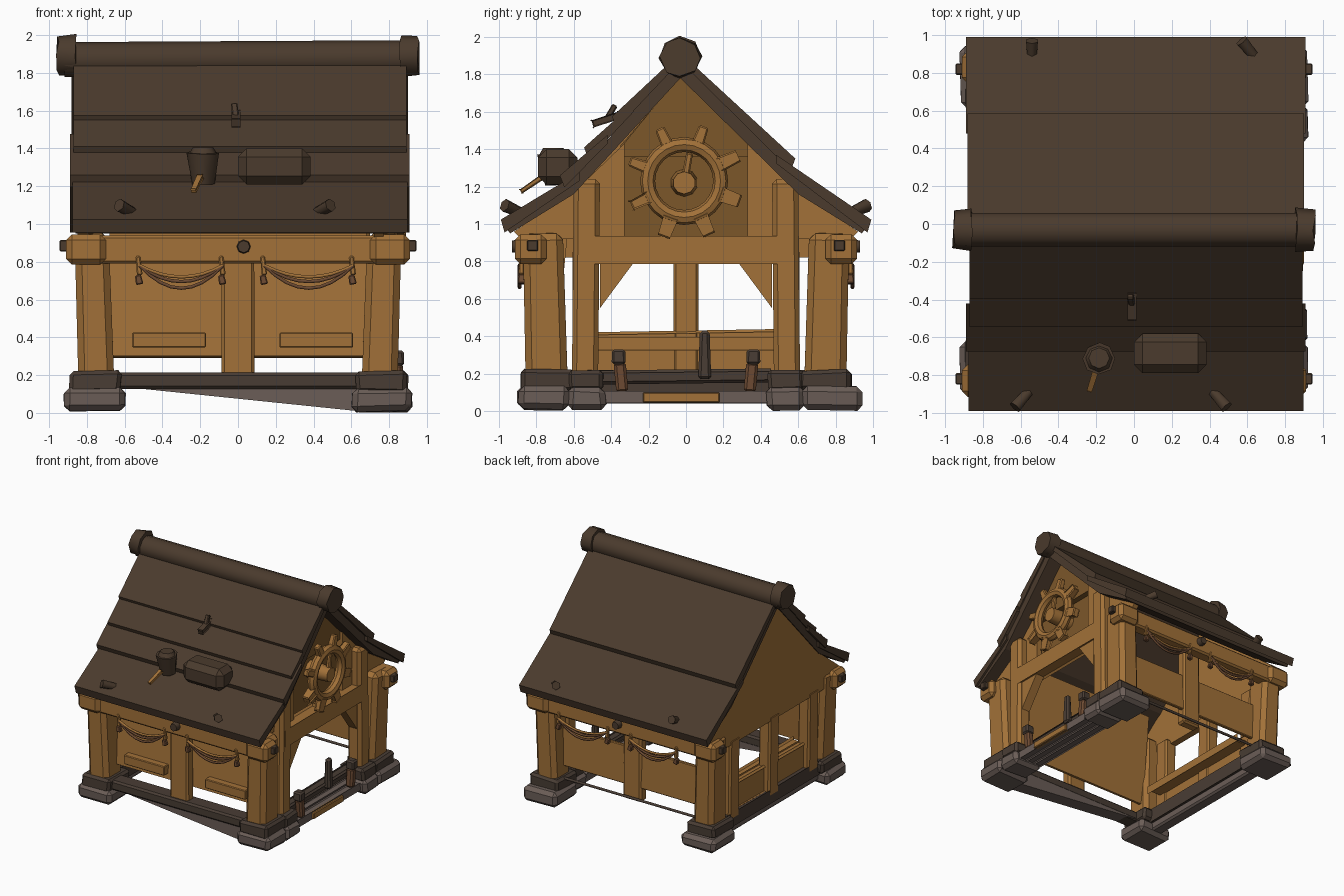
import bpy, bmesh, math, random
from mathutils import Vector, Matrix

if "Cube" in bpy.data.objects:
    bpy.data.objects.remove(bpy.data.objects["Cube"])
random.seed(4)

def material(name, rgb):
    m = bpy.data.materials.new(name)
    m.diffuse_color = (*rgb, 1)
    m.use_nodes = True
    m.node_tree.nodes["Principled BSDF"].inputs["Base Color"].default_value = m.diffuse_color
    return m

WOOD = material("orange wood", (0.36, 0.165, 0.04))
SHADE = material("dark orange wood", (0.2, 0.095, 0.023))
ROOF = material("dark roof brown", (0.069, 0.043, 0.026))
SILL = material("base brown", (0.066, 0.046, 0.034))
STONE = material("grey stone", (0.145, 0.11, 0.095))
PEG = material("reddish brown", (0.15, 0.068, 0.032))

def finish(name, bm, mat, bevel=0, jitter=0):
    for v in bm.verts:
        v.co += Vector([random.uniform(-jitter, jitter) for _ in range(3)])
    if bevel:
        bmesh.ops.bevel(bm, geom=bm.edges[:], offset=bevel, segments=1, affect='EDGES')
    bmesh.ops.recalc_face_normals(bm, faces=bm.faces[:])
    me = bpy.data.meshes.new(name)
    bm.to_mesh(me)
    bm.free()
    me.materials.append(mat)
    ob = bpy.data.objects.new(name, me)
    bpy.context.collection.objects.link(ob)
    return ob

def frame(a, b):
    z = (b - a).normalized()
    up = Vector((0, 1, 0)) if abs(z.z) > 0.8 else Vector((0, 0, 1))
    x = up.cross(z).normalized()
    m = Matrix((x, z.cross(x), z)).transposed().to_4x4()
    m.translation = (a + b) / 2
    return m

# squared timber running from a to b, w sideways, h upwards, end scaled by taper
def beam(name, a, b, w, h, mat, taper=1, bevel=0.015, jitter=0):
    a, b = Vector(a), Vector(b)
    bm = bmesh.new()
    bmesh.ops.create_cube(bm, size=1)
    for v in bm.verts:
        k = taper if v.co.z > 0 else 1
        v.co = Vector((v.co.x * w * k, v.co.y * h * k, v.co.z * (b - a).length))
    bm.transform(frame(a, b))
    return finish(name, bm, mat, bevel, jitter)

# round log from a to b
def log(name, a, b, r1, r2, mat, sides=10, jitter=0):
    a, b = Vector(a), Vector(b)
    bm = bmesh.new()
    bmesh.ops.create_cone(bm, cap_ends=True, segments=sides, radius1=r1, radius2=r2, depth=(b - a).length)
    bm.transform(frame(a, b))
    ob = finish(name, bm, mat, 0, jitter)
    for p in ob.data.polygons:
        p.use_smooth = len(p.vertices) == 4
    return ob

# axis-aligned block by its limits
def block(name, x, y, z, mat, bevel=0.015, jitter=0):
    cx, cy = sum(x) / 2, sum(y) / 2
    return beam(name, (cx, cy, z[0]), (cx, cy, z[1]), x[1] - x[0], y[1] - y[0], mat, 1, bevel, jitter)

# flat y-z outline extruded along x
def prism(name, pts, x0, x1, mat):
    bm = bmesh.new()
    f = bm.faces.new([bm.verts.new((x0, y, z)) for y, z in pts])
    ext = bmesh.ops.extrude_face_region(bm, geom=[f])["geom"]
    bmesh.ops.translate(bm, verts=[v for v in ext if isinstance(v, bmesh.types.BMVert)], vec=(x1 - x0, 0, 0))
    return finish(name, bm, mat)

# roof slopes: solid shell and overlapping plank courses
shell = [(-0.94, 0.95), (-0.6, 1.16), (-0.03, 1.78), (0.6, 1.16), (0.94, 0.95),
         (0.98, 1.0), (0.6, 1.24), (-0.03, 1.9), (-0.6, 1.24), (-0.98, 1.0)]
prism("roof_shell", shell, -0.86, 0.88, ROOF)
courses = [(-0.97, 0.995, -0.57, 1.27), (-0.65, 1.235, -0.42, 1.47), (-0.52, 1.385, -0.28, 1.64),
           (-0.37, 1.55, -0.03, 1.91), (0.97, 0.995, 0.48, 1.365), (0.56, 1.325, -0.03, 1.91)]
for i, (y0, z0, y1, z1) in enumerate(courses):
    e = random.uniform(0, 0.02)
    d = Vector((0, y1 - y0, z1 - z0)).normalized()
    n = Vector((0, -d.z, d.y))
    n = n if n.z > 0 else -n
    top, low = n * 0.008, n * 0.035
    prism("roof_course", [(y0, z0 - 0.04), (y1, z1 - 0.04), (y1, z1 + top.z),
                          (y0 + low.y, z0 + low.z)], -0.87 - e, 0.89 + e, ROOF)

# ridge log with knobbly ends
log("ridge_log", (-0.92, -0.03, 1.87), (0.92, -0.03, 1.88), 0.093, 0.093, ROOF)
for s in (-1, 1):
    log("ridge_end", (s * 0.86, -0.03, 1.89), (s * 0.955, -0.03, 1.89), 0.11, 0.105, ROOF, 8, 0.008)

# left gable wall
prism("left_gable", [(-0.88, 0.95), (-0.6, 1.17), (-0.03, 1.8), (0.6, 1.17), (0.88, 0.95), (0.8, 0.82), (-0.8, 0.82)],
      -0.85, -0.79, WOOD)
# right gable: flanking panels, dark recess and upper boards
for s in (-1, 1):
    prism("right_gable_panel", [(s * 0.33, 0.9), (s * 0.33, 1.43), (s * 0.6, 1.17), (s * 0.6, 0.9)], 0.72, 0.77, WOOD)
    prism("gable_filler", [(s * 0.6, 0.92), (s * 0.6, 1.17), (s * 0.92, 0.96), (s * 0.88, 0.92)], 0.72, 0.77, WOOD)
prism("gable_recess", [(-0.35, 0.9), (0.35, 0.9), (0.35, 1.42), (-0.03, 1.79), (-0.35, 1.42)], 0.66, 0.7, SHADE)
prism("upper_gable", [(-0.34, 1.36), (0.34, 1.36), (0.34, 1.42), (-0.03, 1.8), (-0.34, 1.42)], 0.7, 0.75, SHADE)

# gear wheel on the right gable
gc = Vector((0.86, -0.01, 1.23))
bpy.ops.mesh.primitive_torus_add(major_segments=24, minor_segments=8, major_radius=0.195, minor_radius=0.04,
                                 location=gc, rotation=(0, math.pi / 2, 0))
ring = bpy.context.object
ring.name = "gear_ring"
ring.data.materials.append(WOOD)
bpy.ops.object.shade_smooth_by_angle()
for i in range(8):
    t = math.radians(20 + i * 45)
    d = Vector((0, math.sin(t), math.cos(t)))
    beam("gear_tooth", gc + d * 0.21, gc + d * 0.31, 0.055, 0.065, WOOD, 0.8, 0.008)
log("gear_hub", (0.68, -0.01, 1.22), (0.9, -0.01, 1.22), 0.075, 0.06, WOOD)
beam("gear_pointer", (0.87, -0.01, 1.22), (0.87, 0.02, 1.38), 0.035, 0.04, WOOD, 0.9, 0.008)
log("gear_axle_pin", (0.7, -0.02, 0.9), (0.82, -0.02, 0.9), 0.035, 0.035, SHADE, 6)

# corner posts with caps, stones, beam pins
for sx in (-1, 1):
    for sy in (-1, 1):
        beam("corner_post", (sx * 0.75, sy * 0.745, 0.16), (sx * 0.775, sy * 0.765, 0.95), 0.19, 0.225, WOOD, 0.95, 0.035)
        X, Y = sorted((sx * 0.62, sx * 0.89)), sorted((sy * 0.6, sy * 0.88))
        block("post_cap", X, Y, (0.11, 0.22), SILL, 0.02, 0.008)
        X, Y = sorted((sx * 0.6, sx * 0.92)), sorted((sy * 0.62, sy * (0.9 if sy < 0 else 0.94)))
        block("corner_stone", X, Y, (0.008, 0.13), STONE, 0.03, 0.008)
        beam("beam_pin", (sx * 0.86, sy * 0.82, 0.885), (sx * 0.945, sy * 0.82, 0.885), 0.06, 0.06, ROOF, 1, 0.006)
        beam("beam_end", (sx * 0.7, sy * 0.83, 0.865), (sx * 0.91, sy * 0.83, 0.865), 0.17, 0.16, WOOD, 1, 0.03)

# front and back: top beam, middle post, pin, ropes
for s in (-1, 1):
    beam("eave_beam", (-0.85, s * 0.83, 0.865), (0.85, s * 0.83, 0.865), 0.11, 0.15, WOOD)
    log("eave_pin", (0.03, s * 0.86, 0.88), (0.03, s * 0.93, 0.88), 0.04, 0.032, ROOF, 8)
    y = -0.77 if s < 0 else 0.7
    beam("middle_post", (0, y, 0.17), (0, y, 0.86), 0.175, 0.09, WOOD, 0.98)
    for x0, x1 in ((-0.52, -0.08), (0.14, 0.61)):
        for sag in (0.06, 0.085, 0.12):
            cu = bpy.data.curves.new("rope", 'CURVE')
            cu.dimensions = '3D'
            cu.bevel_depth, cu.bevel_resolution = 0.01, 1
            sp = cu.splines.new('POLY')
            sp.points.add(8)
            for i, p in enumerate(sp.points):
                t = i / 8
                p.co = (x0 + (x1 - x0) * t, s * 0.89, 0.78 - sag * 4 * t * (1 - t), 1)
            cu.materials.append(WOOD if sag == 0.06 else PEG)
            bpy.context.collection.objects.link(bpy.data.objects.new("rope", cu))
        for x in (x0, x1):
            beam("rope_knot", (x, s * 0.88, 0.68), (x - 0.01, s * 0.88, 0.73), 0.04, 0.04, PEG, 0.8, 0.006)
            beam("rope_hook", (x, s * 0.88, 0.73), (x - 0.01, s * 0.88, 0.83), 0.03, 0.03, WOOD, 0.8, 0.006)

# leaning wall panels: tall in front, low at the back
beam("front_panel", (0, -0.71, 0.3), (0, -0.63, 1.1), 1.36, 0.025, WOOD, 1, 0)
beam("back_panel", (0, 0.72, 0.29), (0, 0.71, 0.62), 1.36, 0.03, WOOD, 1, 0.006)
for x0, x1 in ((-0.56, -0.17), (0.22, 0.61)):
    block("front_slat", (x0, x1), (-0.77, -0.7), (0.345, 0.425), WOOD, 0.006)

# sills: front log and stone wedge, thin back rod, left log and stone
beam("front_sill", (-0.65, -0.77, 0.17), (0.65, -0.77, 0.17), 0.14, 0.085, SILL)
bm = bmesh.new()
vs = [bm.verts.new((x, y, z)) for y in (-0.82, -0.7) for x, z in ((-0.63, 0.14), (0.63, 0.01), (0.63, 0.14))]
bmesh.ops.convex_hull(bm, input=vs)
finish("front_stone_wedge", bm, STONE)
log("back_rod", (-0.65, 0.76, 0.2), (0.65, 0.76, 0.2), 0.012, 0.012, SILL, 6)
beam("left_sill", (-0.77, -0.65, 0.16), (-0.77, 0.65, 0.16), 0.15, 0.09, SILL)
block("left_sill_stone", (-0.83, -0.72), (-0.65, 0.65), (0.04, 0.12), STONE)

# left side boards and posts
beam("left_boards", (-0.77, -0.58, 0.3), (-0.77, 0.58, 0.32), 0.05, 0.21, WOOD)
beam("left_rail", (-0.7, -0.56, 0.36), (-0.7, 0.56, 0.36), 0.14, 0.04, WOOD)
for y in (-0.54, 0.0, 0.54):
    beam("left_post", (-0.79, y, 0.16), (-0.8, y, 0.86), 0.11, 0.135, WOOD)

# right side: door posts, lintel, braces, stones, threshold
beam("right_lintel", (0.79, -0.55, 0.86), (0.79, 0.55, 0.86), 0.12, 0.12, WOOD)
for s in (-1, 1):
    beam("door_post", (0.78, s * 0.54, 0.16), (0.78, s * 0.53, 1.24), 0.13, 0.14, WOOD, 1, 0.025)
    prism("door_brace", [(s * 0.46, 0.55), (s * 0.46, 0.82), (s * 0.26, 0.82)], 0.74, 0.82, WOOD)
    block("door_cap", (0.66, 0.9), sorted((s * 0.44, s * 0.63)), (0.11, 0.22), SILL, 0.02, 0.008)
    block("door_stone", (0.64, 0.92), sorted((s * 0.43, s * 0.63)), (0.008, 0.13), STONE, 0.03, 0.008)
    beam("bollard", (0.84, s * 0.34, 0.1), (0.84, s * 0.355, 0.26), 0.065, 0.065, PEG, 1, 0.015)
    beam("bollard_head", (0.84, s * 0.36, 0.25), (0.84, s * 0.36, 0.33), 0.08, 0.075, SILL, 0.95, 0.012)
for i, x in enumerate((0.68, 0.76, 0.84)):
    beam("threshold_plank", (x, -0.45, 0.075), (x, 0.45, 0.075), 0.065, 0.05, STONE, 1, 0.008)
beam("threshold_log", (0.75, -0.44, 0.18), (0.75, 0.44, 0.19), 0.07, 0.045, SILL)
block("step_plate", (0.85, 0.89), (-0.23, 0.18), (0.045, 0.1), WOOD, 0.006)
beam("lever", (0.8, 0.1, 0.17), (0.8, 0.1, 0.43), 0.06, 0.07, SILL, 0.75)

# roof clutter: pot with spout, hatch, small spigot, eave pegs
log("roof_pot", (-0.185, -0.69, 1.21), (-0.185, -0.71, 1.38), 0.06, 0.085, ROOF, 8, 0.004)
log("pot_rim", (-0.185, -0.71, 1.37), (-0.185, -0.71, 1.405), 0.075, 0.055, ROOF, 8)
beam("pot_spout", (-0.2, -0.77, 1.25), (-0.235, -0.88, 1.175), 0.025, 0.025, WOOD, 0.8, 0.004)
block("roof_hatch", (0.0, 0.385), (-0.79, -0.58), (1.21, 1.4), ROOF, 0.045)
beam("spigot_body", (-0.01, -0.36, 1.58), (-0.01, -0.5, 1.535), 0.035, 0.04, ROOF, 1, 0.006)
beam("spigot_handle", (-0.01, -0.43, 1.55), (-0.02, -0.38, 1.635), 0.035, 0.03, ROOF, 1, 0.006)
for x, s, dx in ((-0.55, -1, -0.08), (0.41, -1, 0.08), (-0.54, 1, 0), (0.66, 1, -0.09)):
    log("eave_peg", (x + (0 if s > 0 else -dx * 0.2), s * 0.86, 1.05), (x + dx, s * 0.97, 1.1), 0.026, 0.036, ROOF, 6)
